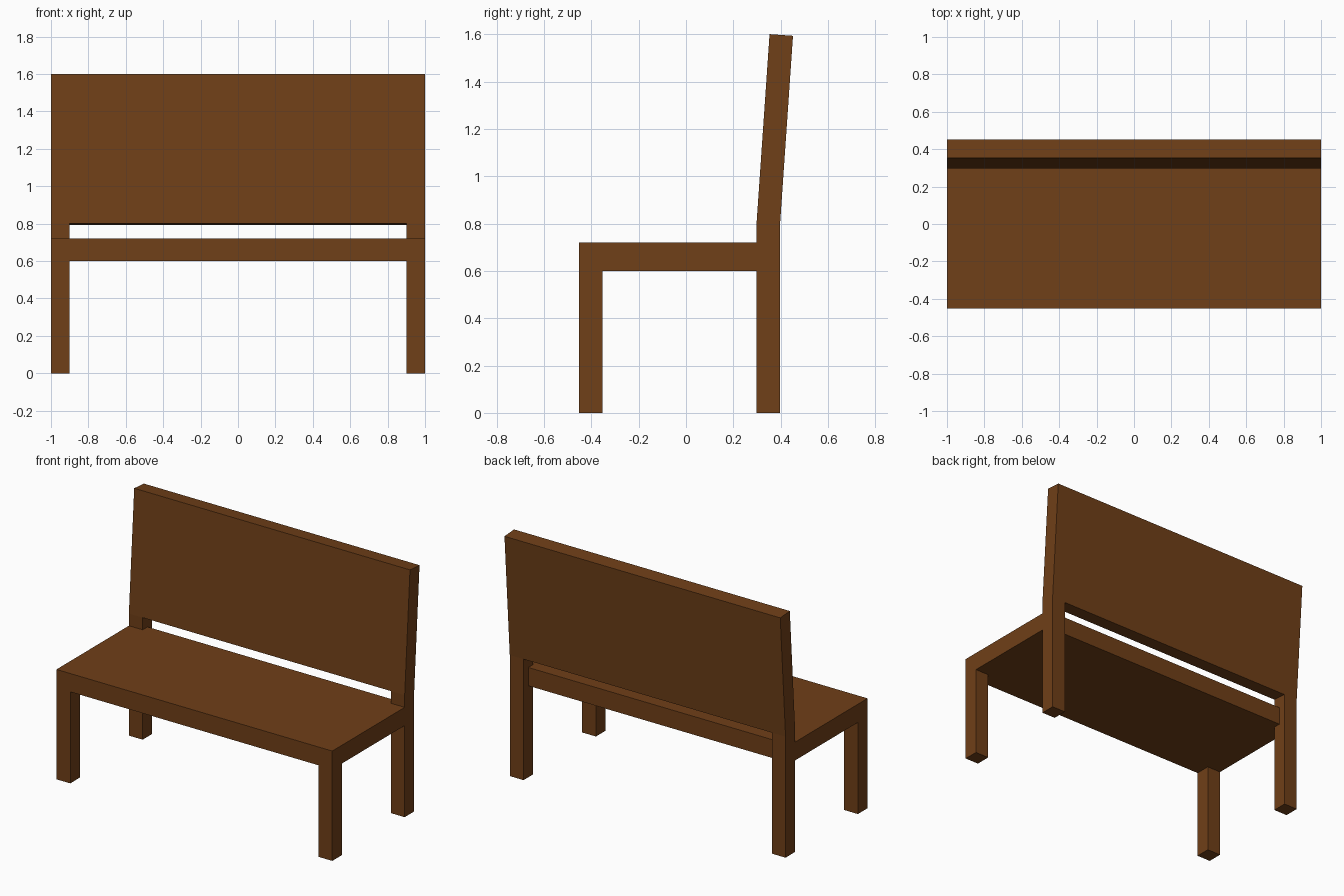
import bpy
import bmesh

if "Cube" in bpy.data.objects:
    bpy.data.objects.remove(bpy.data.objects["Cube"])

wood = bpy.data.materials.new("brown_wood")
wood.diffuse_color = (0.16, 0.05, 0.009, 1)
wood.use_nodes = True
wood.node_tree.nodes["Principled BSDF"].inputs["Base Color"].default_value = wood.diffuse_color


def prism(name, points, offset):
    """Extrude a closed polygon along an offset vector."""
    bm = bmesh.new()
    face = bm.faces.new([bm.verts.new(p) for p in points])
    top = bmesh.ops.extrude_face_region(bm, geom=[face], use_keep_orig=True)
    verts = [g for g in top["geom"] if isinstance(g, bmesh.types.BMVert)]
    bmesh.ops.translate(bm, verts=verts, vec=offset)
    bmesh.ops.recalc_face_normals(bm, faces=bm.faces)
    mesh = bpy.data.meshes.new(name)
    bm.to_mesh(mesh)
    bm.free()
    mesh.materials.append(wood)
    obj = bpy.data.objects.new(name, mesh)
    bpy.context.collection.objects.link(obj)
    return obj


def side_profile(name, yz, x0, x1):
    return prism(name, [(x0, y, z) for y, z in yz], (x1 - x0, 0, 0))


FRONT, LEG_Y, LEG = -0.452, 0.298, 0.1
LEG_BACK = LEG_Y + LEG - 0.001

# Seat slab, notched at the rear corners around the back legs
outline = [(-1, FRONT), (1, FRONT), (1, LEG_Y), (0.9, LEG_Y),
           (0.9, 0.348), (-0.9, 0.348), (-0.9, LEG_Y), (-1, LEG_Y)]
prism("seat", [(x, y, 0.6) for x, y in outline], (0, 0, 0.12))

# Front legs under the seat, back legs rising to the backrest
for side, x in (("left", -1), ("right", 0.9)):
    side_profile("front_leg_" + side,
                 [(FRONT, 0), (FRONT + LEG, 0), (FRONT + LEG, 0.6), (FRONT, 0.6)],
                 x, x + LEG)
    side_profile("back_leg_" + side,
                 [(LEG_Y, 0), (LEG_BACK, 0), (LEG_BACK, 0.793), (LEG_Y, 0.8)],
                 x, x + LEG)

# Backrest board leaning slightly backwards
side_profile("backrest",
             [(LEG_Y, 0.8), (LEG_BACK, 0.793), (0.452, 1.593), (0.353, 1.6)],
             -1, 1)
